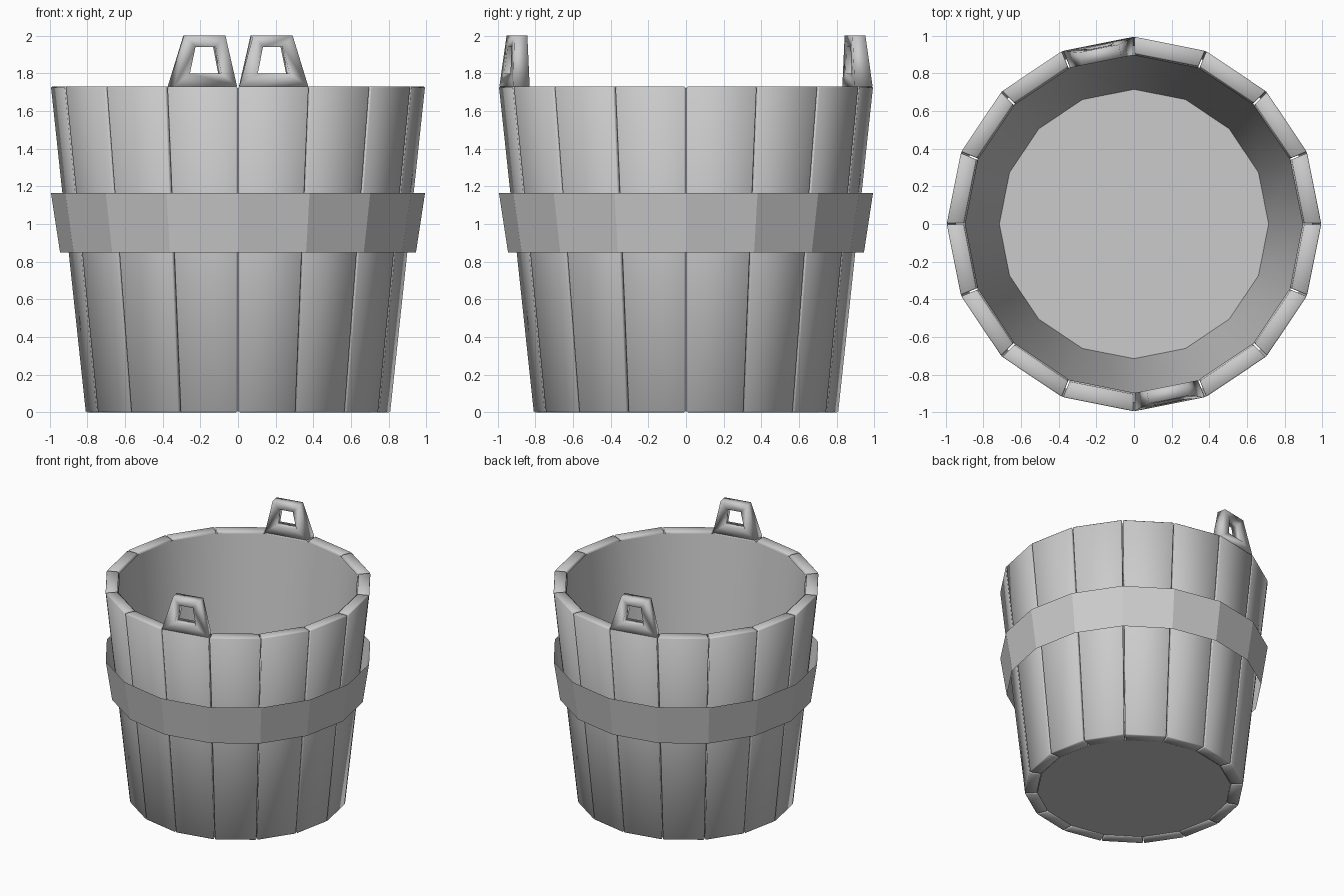
import bpy, bmesh, math
from mathutils import Vector

if "Cube" in bpy.data.objects:
    bpy.data.objects.remove(bpy.data.objects["Cube"])

N = 16
STEP = 2 * math.pi / N
H = 1.73            # rim height of the staves
GAP = 0.004         # half of the slit between staves
THICK = 0.09


def make(name, verts, faces, smooth=True, bevel=0):
    me = bpy.data.meshes.new(name)
    me.from_pydata(verts, [], faces)
    bm = bmesh.new()
    bm.from_mesh(me)
    bmesh.ops.recalc_face_normals(bm, faces=bm.faces)
    bm.to_mesh(me)
    bm.free()
    for p in me.polygons:
        p.use_smooth = smooth
    ob = bpy.data.objects.new(name, me)
    bpy.context.collection.objects.link(ob)
    if bevel:
        m = ob.modifiers.new("soft_edges", 'BEVEL')
        m.width = bevel
        m.segments = 1
    return ob


def place(a, u, d, z):
    """Point at sideways offset u and outward distance d, facing angle a."""
    return Vector((d * math.cos(a) - u * math.sin(a),
                   d * math.sin(a) + u * math.cos(a), z))


def ring(r, z):
    return [(r * math.cos(i * STEP), r * math.sin(i * STEP), z) for i in range(N)]


def tube_faces():
    return [(i, (i + 1) % N, N + (i + 1) % N, N + i) for i in range(N)]


def stave(k):
    a = (k + 0.5) * STEP
    v = []
    for z, ro in ((0, 0.81), (H, 0.995)):
        for r in (ro, ro - THICK):
            hw = r * math.sin(STEP / 2) - GAP
            v += [place(a, s * hw, r * math.cos(STEP / 2), z) for s in (-1, 1)]
    return make(f"stave_{k:02d}", v, [(0, 1, 3, 2), (4, 5, 7, 6), (0, 1, 5, 4),
                                      (2, 3, 7, 6), (0, 2, 6, 4), (1, 3, 7, 5)],
                bevel=0.006)


def handle(name, k):
    a = (k + 0.5) * STEP
    outer = [(-1, H), (1, H), (1, 2.0), (-1, 2.0)]
    hole = [(-0.085, 1.80), (0.085, 1.80), (0.055, 1.94), (-0.055, 1.94)]
    v = []
    for front in (True, False):
        def dist(z):
            return 0.973 - 0.023 * (z - H) / (2 - H) if front else 0.88
        for s, z in outer:
            base = 0.187 if front else 0.170
            v.append(place(a, s * (base if z == H else 0.107), dist(z), z))
        v += [place(a, u, dist(z), z) for u, z in hole]
    f = []
    for i in range(4):
        j = (i + 1) % 4
        f += [(i, j, 4 + j, 4 + i), (8 + i, 8 + j, 12 + j, 12 + i),
              (i, j, 8 + j, 8 + i), (4 + i, 4 + j, 12 + j, 12 + i)]
    return make(name, v, f)


# wooden wall staves
for k in range(N):
    stave(k)

# two pierced ears, on opposite staves
handle("front_ear", 12)
handle("back_ear", 4)

# smooth inner lining covering the staves, and the floor
make("inner_lining", ring(0.715, 0.005) + ring(0.898, H - 0.01), tube_faces())
make("floor", ring(0.718, 0.005), [tuple(range(N))], smooth=False)

# open hoop around the middle, flat facets
make("hoop", ring(0.945, 0.85) + ring(0.993, 1.165), tube_faces(), smooth=False)
